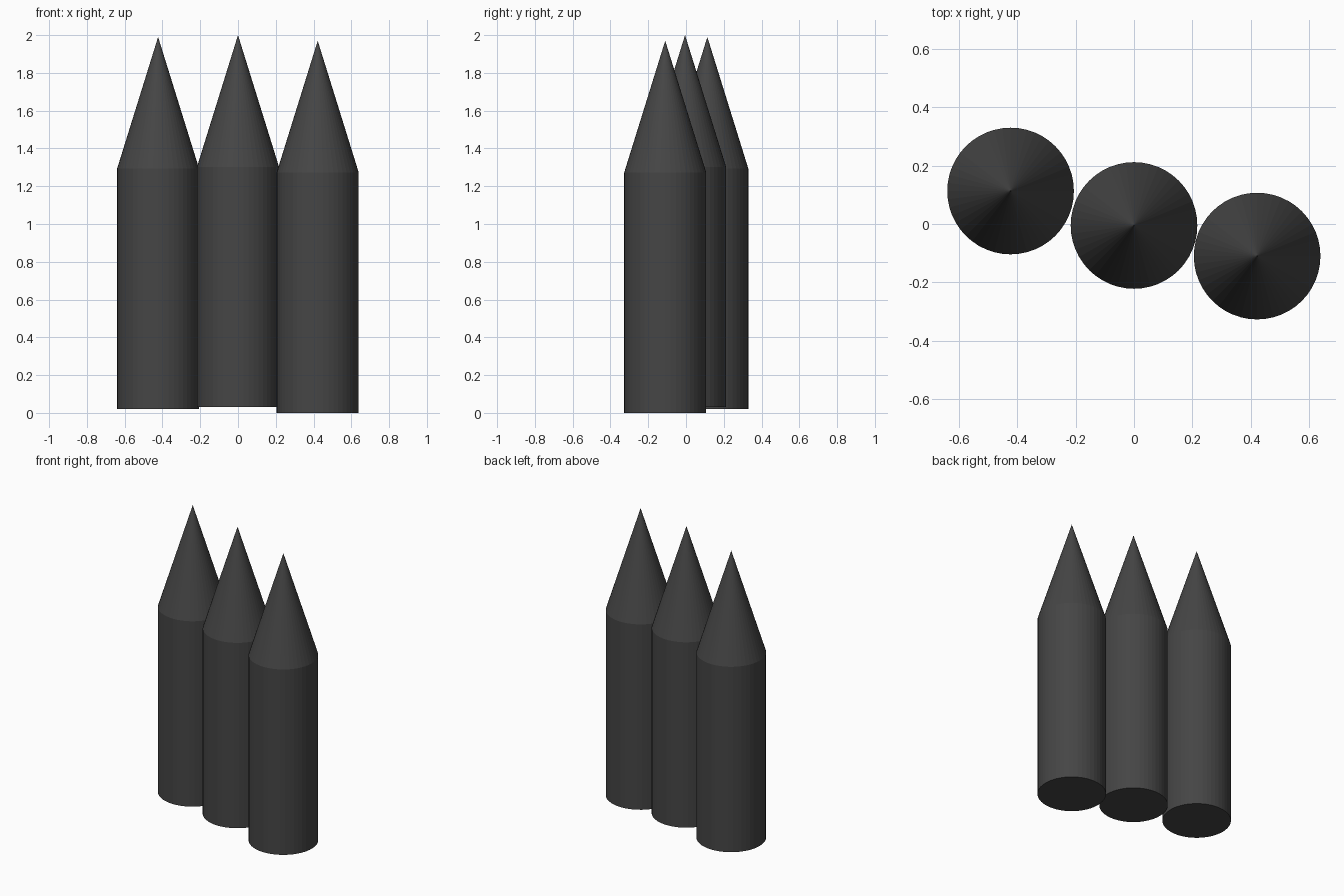
import bpy, bmesh
from math import cos, sin, tau

if "Cube" in bpy.data.objects:
    bpy.data.objects.remove(bpy.data.objects["Cube"])

RADIUS, SIDES = 0.217, 48
BODY, TOTAL = 1.273, 1.97   # shoulder and tip height above each base

dark = bpy.data.materials.new("dark_grey")
dark.diffuse_color = (0.06, 0.06, 0.06, 1)
dark.use_nodes = True
dark.node_tree.nodes["Principled BSDF"].inputs["Base Color"].default_value = dark.diffuse_color


def pointed_rod(name, x, y, z):
    """Closed cylinder ending in a cone, as one solid."""
    bm = bmesh.new()
    rings = [[bm.verts.new((RADIUS * cos(tau * i / SIDES),
                            RADIUS * sin(tau * i / SIDES), h))
              for i in range(SIDES)] for h in (0, BODY)]
    low, high = rings
    tip = bm.verts.new((0, 0, TOTAL))
    bm.faces.new(low[::-1])
    for i in range(SIDES):
        j = (i + 1) % SIDES
        bm.faces.new((low[i], low[j], high[j], high[i]))
        bm.faces.new((high[i], high[j], tip))
    mesh = bpy.data.meshes.new(name)
    bm.to_mesh(mesh)
    bm.free()
    mesh.materials.append(dark)
    obj = bpy.data.objects.new(name, mesh)
    obj.location = (x, y, z)
    bpy.context.collection.objects.link(obj)


# Three rods in a slanted row, at slightly different heights
pointed_rod("left_spike", -0.423, 0.113, 0.02)
pointed_rod("middle_spike", 0, -0.005, 0.03)
pointed_rod("right_spike", 0.422, -0.11, 0)
